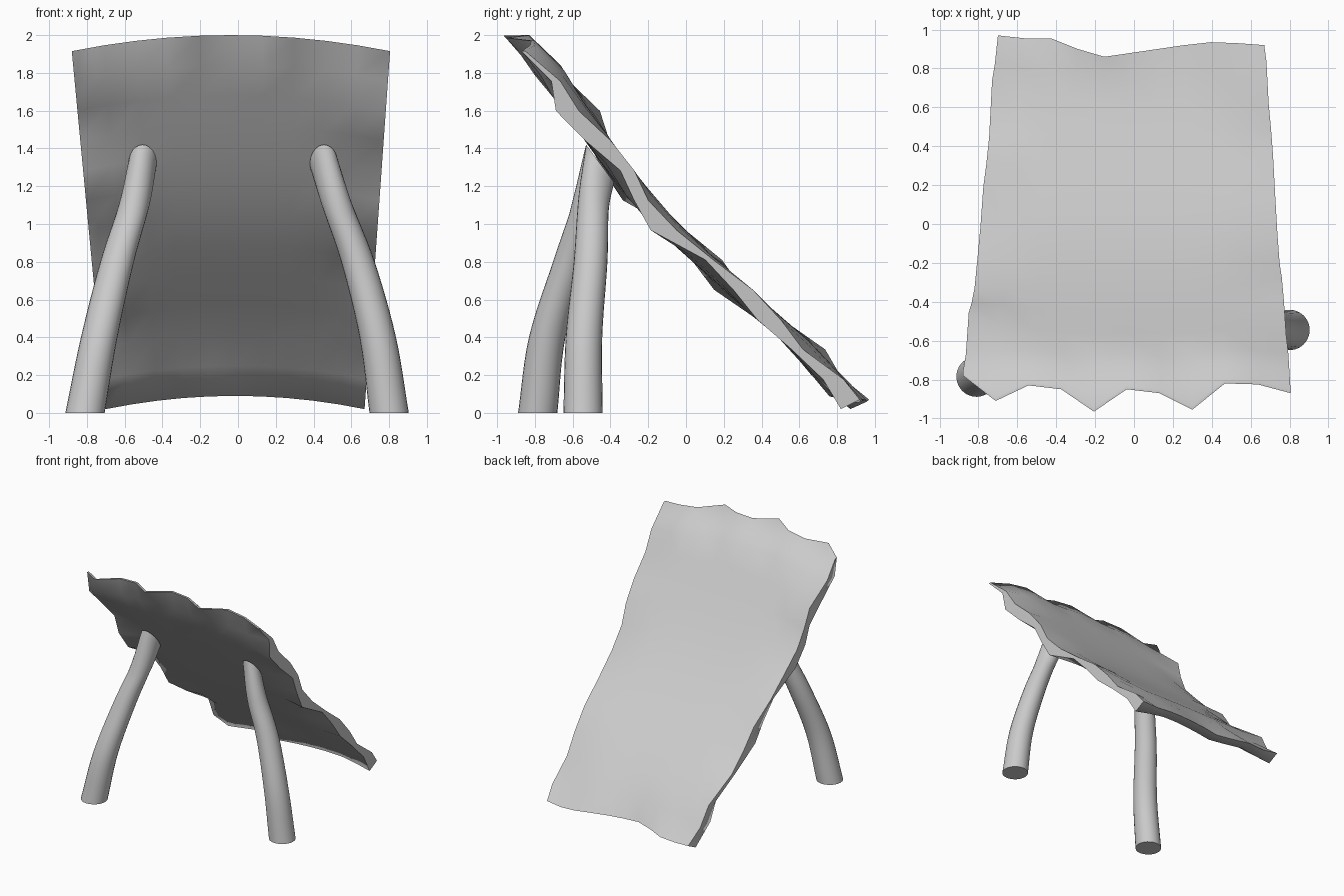
import bpy, bmesh, math, random
from mathutils import Vector

if "Cube" in bpy.data.objects:
    bpy.data.objects.remove(bpy.data.objects["Cube"])
random.seed(4)


def finish(bm, name, angle):
    bmesh.ops.recalc_face_normals(bm, faces=bm.faces)
    me = bpy.data.meshes.new(name)
    bm.to_mesh(me)
    bm.free()
    ob = bpy.data.objects.new(name, me)
    bpy.context.collection.objects.link(ob)
    bpy.ops.object.select_all(action='DESELECT')
    ob.select_set(True)
    bpy.context.view_layer.objects.active = ob
    bpy.ops.object.shade_smooth_by_angle(angle=math.radians(angle))
    return ob


def interp(pts, t):
    for (a, p), (b, q) in zip(pts, pts[1:]):
        if t <= b:
            break
    return p + (q - p) * (t - a) / (b - a)


# Rough leaning slab: two wavy skins that pinch together at the rim
COLS, ROWS = 10, 12
MID = [(0.02, 0.88), (0.09, 0.82), (0.33, 0.64), (0.6, 0.33), (0.97, -0.085),
       (1.28, -0.35), (1.6, -0.58), (1.92, -0.80), (2.0, -0.87)]
TOP_FRONT = [-0.78, -0.91, -0.83, -0.85, -0.965, -0.85, -0.87, -0.955, -0.82, -0.825, -0.87]
BASE_BACK = [0.97, 0.955, 0.955, 0.90, 0.86, 0.88, 0.90, 0.92, 0.935, 0.93, 0.92]


def slab_point(i, j, side):
    u, v = i / COLS * 2 - 1, j / ROWS
    x = (-0.70 - 0.18 * v) * (1 - u) / 2 + (0.67 + 0.135 * v) * (1 + u) / 2
    z = (0.09 - 0.07 * u * u) * (1 - v) + (2.0 - 0.085 * u * u) * v
    edge = abs(u) ** 6
    thick = 0.07 + edge * (0.025 * math.sin(j * 2.1 + u) - 0.02)
    y = interp(MID, z) + side * thick
    y += edge * (0.05 * math.sin(j * 1.6 + u) + random.uniform(-0.02, 0.02))
    if j in (1, ROWS - 1):
        y += random.uniform(-0.015, 0.015)
    if j == ROWS:
        y = TOP_FRONT[i] + (0 if side < 0 else 0.02)
    if j == 0:
        y = BASE_BACK[i] - (0.1 if side < 0 else 0)
        z += 0.05 * edge * (side > 0)
    return x, y, z


bm = bmesh.new()
skins = [[[bm.verts.new(slab_point(i, j, s)) for i in range(COLS + 1)]
          for j in range(ROWS + 1)] for s in (-1, 1)]
for g in skins:
    for j in range(ROWS):
        for i in range(COLS):
            bm.faces.new((g[j][i], g[j][i + 1], g[j + 1][i + 1], g[j + 1][i]))
loops = [g[0] + [r[-1] for r in g[1:]] + g[-1][-2::-1] + [r[0] for r in g[-2:0:-1]]
         for g in skins]
n = len(loops[0])
for k in range(n):
    m = (k + 1) % n
    bm.faces.new((loops[0][k], loops[0][m], loops[1][m], loops[1][k]))
finish(bm, "leaning_slab", 75)


# Crooked tapered legs, last ring tilted to lie inside the slab
def leg(name, path, sides=24, steps=6):
    p = [Vector(q) for q in path]
    p = [p[0] * 2 - p[1]] + p + [p[-1] * 2 - p[-2]]
    centres = []
    for k in range(1, len(p) - 2):
        a, b, c, d = p[k - 1:k + 3]
        for s in range(steps):
            t = s / steps
            centres.append(0.5 * (2 * b + (c - a) * t + (2 * a - 5 * b + 4 * c - d) * t * t
                                  + (3 * b - a - 3 * c + d) * t ** 3))
    centres.append(p[-2])
    bm = bmesh.new()
    rings = []
    for k, c in enumerate(centres):
        f = k / (len(centres) - 1)
        r = 0.104 - 0.03 * f
        tilt = 1.35 * max(0, f - 0.7) / 0.3
        ring = []
        for s in range(sides):
            a = 2 * math.pi * s / sides
            dx, dy = r * math.cos(a), r * math.sin(a)
            ring.append(bm.verts.new((c.x + dx, c.y + dy, c.z - tilt * dy)))
        rings.append(ring)
    for a, b in zip(rings, rings[1:]):
        for s in range(sides):
            t = (s + 1) % sides
            bm.faces.new((a[s], a[t], b[t], b[s]))
    bm.faces.new(rings[0])
    bm.faces.new(rings[-1])
    finish(bm, name, 40)


leg("left_leg", [(-0.81, -0.785, 0), (-0.735, -0.735, 0.4), (-0.64, -0.615, 0.8),
                 (-0.55, -0.52, 1.1), (-0.505, -0.455, 1.32)])
leg("right_leg", [(0.80, -0.545, 0), (0.74, -0.54, 0.4), (0.635, -0.505, 0.8),
                  (0.525, -0.49, 1.1), (0.455, -0.455, 1.32)])
